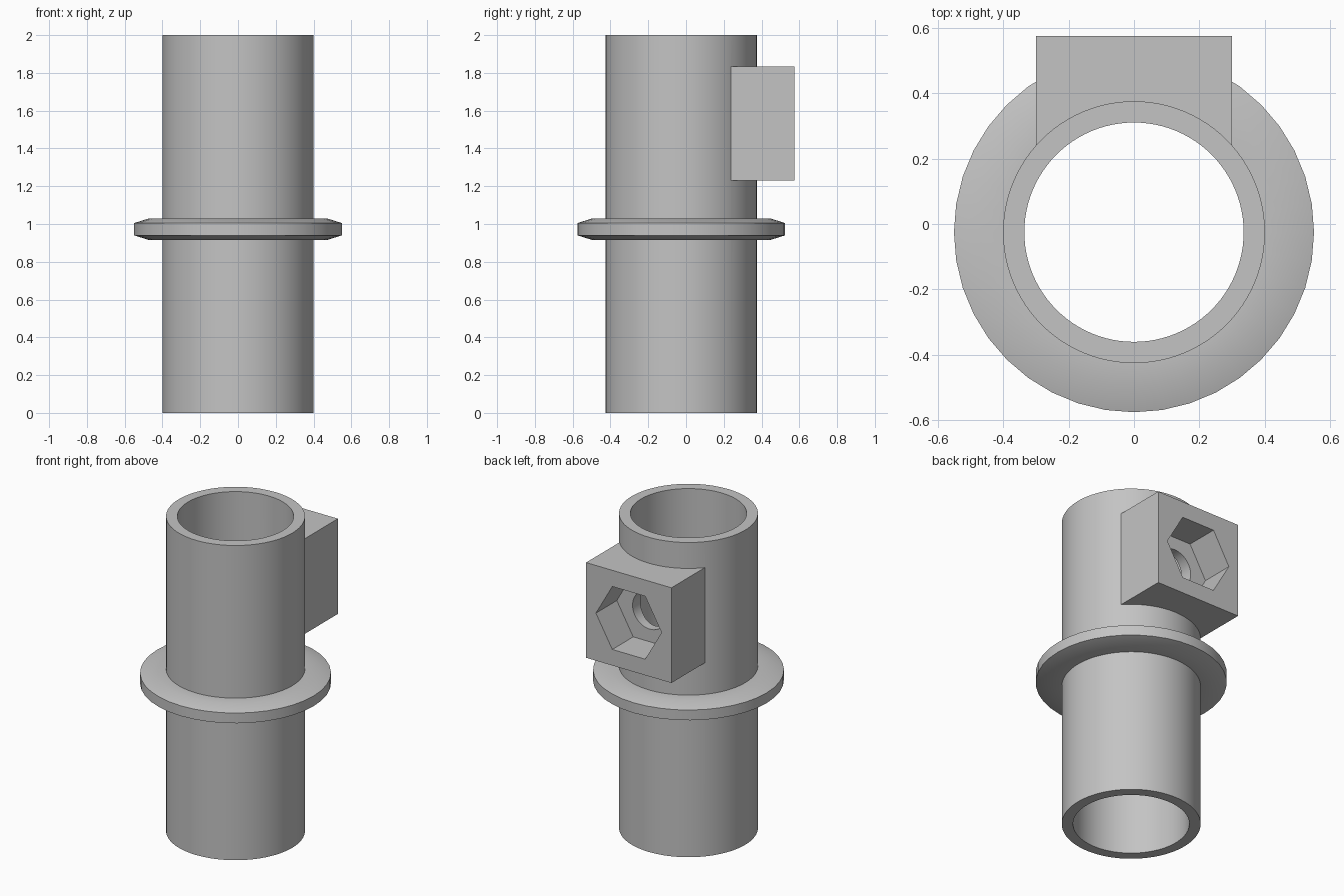
import bpy
import bmesh
import math
from mathutils import Matrix

default = bpy.data.objects.get("Cube")
if default:
    bpy.data.objects.remove(default, do_unlink=True)

AXIS_Y = -0.025      # tube axis
NUT_Z = 1.532        # height of the nut pocket

grey = bpy.data.materials.new("plain grey")
grey.use_nodes = True
colour = (0.55, 0.55, 0.55, 1)
grey.diffuse_color = colour
grey.node_tree.nodes["Principled BSDF"].inputs["Base Color"].default_value = colour


def make_object(name, bm):
    bmesh.ops.recalc_face_normals(bm, faces=bm.faces)
    mesh = bpy.data.meshes.new(name)
    bm.to_mesh(mesh)
    bm.free()
    mesh.materials.append(grey)
    obj = bpy.data.objects.new(name, mesh)
    bpy.context.collection.objects.link(obj)
    return obj


def prism(name, radius, sides, length, centre, along_y=False):
    bm = bmesh.new()
    place = Matrix.Translation(centre)
    if along_y:
        place = place @ Matrix.Rotation(math.pi / 2, 4, "X")
        place = place @ Matrix.Rotation(math.pi / 2, 4, "Z")
    bmesh.ops.create_cone(bm, cap_ends=True, segments=sides, radius1=radius,
                          radius2=radius, depth=length, matrix=place)
    return make_object(name, bm)


def box(name, low, high):
    bm = bmesh.new()
    bmesh.ops.create_cube(bm, size=1)
    for v in bm.verts:
        v.co = [a if c < 0 else b for a, b, c in zip(low, high, v.co)]
    return make_object(name, bm)


def ring(name, profile, sides):
    # closed (radius, height) profile turned about the tube axis
    bm = bmesh.new()
    loops = []
    for i in range(sides):
        a = 2 * math.pi * i / sides
        loops.append([bm.verts.new((r * math.cos(a), AXIS_Y + r * math.sin(a), z))
                      for r, z in profile])
    n = len(profile)
    for i in range(sides):
        here, after = loops[i], loops[(i + 1) % sides]
        for j in range(n):
            k = (j + 1) % n
            bm.faces.new((here[j], after[j], after[k], here[k]))
    return make_object(name, bm)


def activate(obj):
    bpy.ops.object.select_all(action="DESELECT")
    obj.select_set(True)
    bpy.context.view_layer.objects.active = obj


def combine(target, tool, operation):
    tool.hide_render = True
    mod = target.modifiers.new(operation.lower(), "BOOLEAN")
    mod.operation = operation
    mod.solver = "EXACT"
    mod.object = tool
    activate(target)
    bpy.ops.object.modifier_apply(modifier=mod.name)
    bpy.data.objects.remove(tool, do_unlink=True)


# Tube with the square nut block fused to its back
tube = prism("tube_with_nut_block", 0.4, 96, 2, (0, AXIS_Y, 1))
combine(tube, box("nut_block", (-0.3, 0.235, 1.23), (0.3, 0.575, 1.835)), "UNION")

# Bore, hexagonal nut pocket and bolt hole
combine(tube, prism("bore", 0.335, 96, 3, (0, AXIS_Y, 1)), "DIFFERENCE")
combine(tube, prism("nut_pocket", 0.231, 6, 0.435, (0, 0.5825, NUT_Z), True), "DIFFERENCE")
combine(tube, prism("bolt_hole", 0.12, 48, 0.5, (0, 0.25, NUT_Z), True), "DIFFERENCE")

# Bevelled collar around the middle
collar = ring("collar", [(0.39, 0.915), (0.47, 0.915), (0.55, 0.94),
                         (0.55, 1.005), (0.47, 1.03), (0.39, 1.03)], 40)

for obj in (tube, collar):
    activate(obj)
    bpy.ops.object.shade_smooth_by_angle(angle=math.radians(30))
